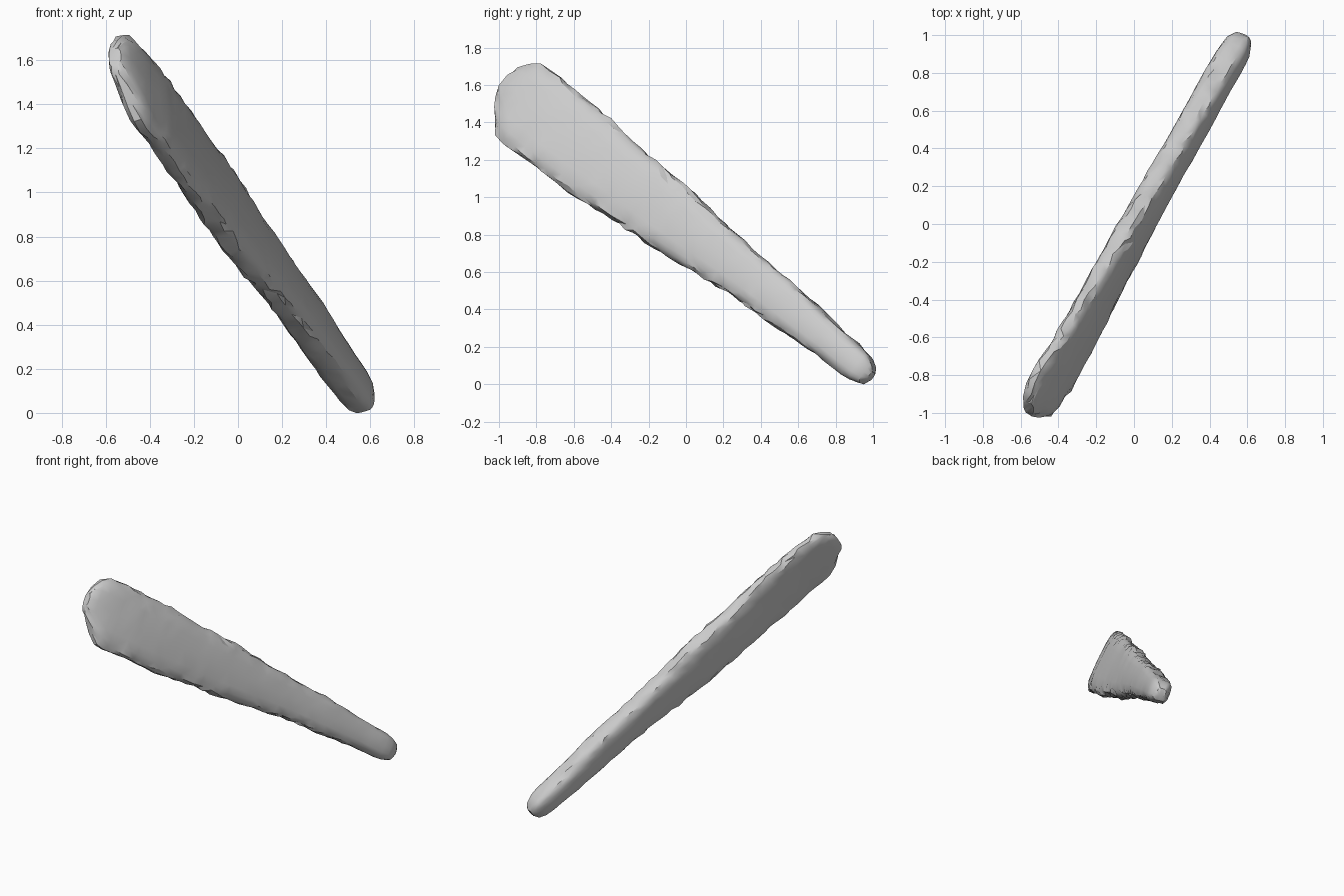
import bpy, bmesh, math, random
from mathutils import Vector

random.seed(4)
cube = bpy.data.objects.get("Cube")
if cube:
    bpy.data.objects.remove(cube)

stone = bpy.data.materials.new("pale_grey")
stone.use_nodes = True
colour = (0.6, 0.6, 0.6, 1)
stone.diffuse_color = colour
stone.node_tree.nodes["Principled BSDF"].inputs["Base Color"].default_value = colour

# Leaning frame: along the shaft, level across it, and rising across it
centre = Vector((0, 0, 0.82))
along = Vector((-0.418, -0.721, 0.552)).normalized()
level = Vector((0.866, -0.5, 0))
rise = along.cross(level)
if rise.z < 0:
    rise.negate()
base_tilt = math.radians(16)
thick = level * math.cos(base_tilt) + rise * math.sin(base_tilt)
wide = rise * math.cos(base_tilt) - level * math.sin(base_tilt)

# Stations: distance, half width, half thickness, width offset, bow, twist
stations = [
    (-1.39, 0.025, 0.03, -0.02, 0, 0), (-1.365, 0.06, 0.055, -0.024, 0, 0),
    (-1.31, 0.083, 0.073, -0.02, 0, 0), (-1.2, 0.093, 0.08, -0.015, 0, 0),
    (-1.05, 0.098, 0.08, -0.01, 0, 0), (-0.75, 0.122, 0.077, 0, 0.01, 0),
    (-0.45, 0.13, 0.075, 0.002, 0.013, 0), (-0.15, 0.157, 0.075, 0, 0.017, 0),
    (0.15, 0.187, 0.074, 0, 0.022, 0), (0.43, 0.198, 0.07, 0, 0.03, 2),
    (0.73, 0.226, 0.063, 0, 0.042, 4), (1.0, 0.229, 0.058, 0.003, 0.045, 5),
    (1.19, 0.232, 0.053, 0.01, 0.035, 5), (1.25, 0.202, 0.05, 0.03, 0.028, 5),
    (1.31, 0.15, 0.046, 0.052, 0.02, 5), (1.35, 0.095, 0.04, 0.045, 0.015, 5),
    (1.37, 0.05, 0.03, 0.035, 0.015, 5)]


def refine(rows, step=0.06):
    """Insert evenly spaced sections between the stations."""
    out = []
    for a, b in zip(rows, rows[1:]):
        n = max(1, round((b[0] - a[0]) / step))
        out += [[p + (q - p) * i / n for p, q in zip(a, b)] for i in range(n)]
    return out + [rows[-1]]


def rounded(v, power=2 / 3):
    return math.copysign(abs(v) ** power, v)


# Tapered, slightly twisted shaft of rounded slab sections with chipped edges
SIDES = 18
bm = bmesh.new()
rings = []
for s, half_w, half_t, offset, bow, twist in refine(stations):
    ring = []
    c, d = math.cos(math.radians(twist)), math.sin(math.radians(twist))
    across, up = thick * c + wide * d, wide * c - thick * d
    middle = centre + along * s + wide * offset + thick * bow
    for k in range(SIDES):
        a = math.tau * k / SIDES
        chip = math.sin(a) ** 2 * min(half_w, 0.15) / 0.15
        w = rounded(math.sin(a)) * half_w + random.uniform(-0.009, 0.009) * chip
        t = rounded(math.cos(a)) * half_t + random.uniform(-0.01, 0.01) * chip
        slip = random.uniform(-0.014, 0.014) * chip
        ring.append(bm.verts.new(middle + along * slip + up * w + across * t))
    rings.append(ring)
for r0, r1 in zip(rings, rings[1:]):
    for k in range(SIDES):
        j = (k + 1) % SIDES
        bm.faces.new((r0[k], r0[j], r1[j], r1[k]))
bm.faces.new(rings[0][::-1])
bm.faces.new(rings[-1])
bmesh.ops.triangulate(bm, faces=bm.faces[:])
bmesh.ops.recalc_face_normals(bm, faces=bm.faces[:])

# Rest the piece on the ground plane
lowest = min(v.co.z for v in bm.verts)
bmesh.ops.translate(bm, verts=bm.verts[:], vec=(0, 0, -lowest))

mesh = bpy.data.meshes.new("chipped_shaft")
bm.to_mesh(mesh)
bm.free()
mesh.materials.append(stone)
shaft = bpy.data.objects.new("chipped_shaft", mesh)
bpy.context.collection.objects.link(shaft)
bpy.context.view_layer.objects.active = shaft
shaft.select_set(True)
bpy.ops.object.shade_smooth_by_angle(angle=math.radians(30))
